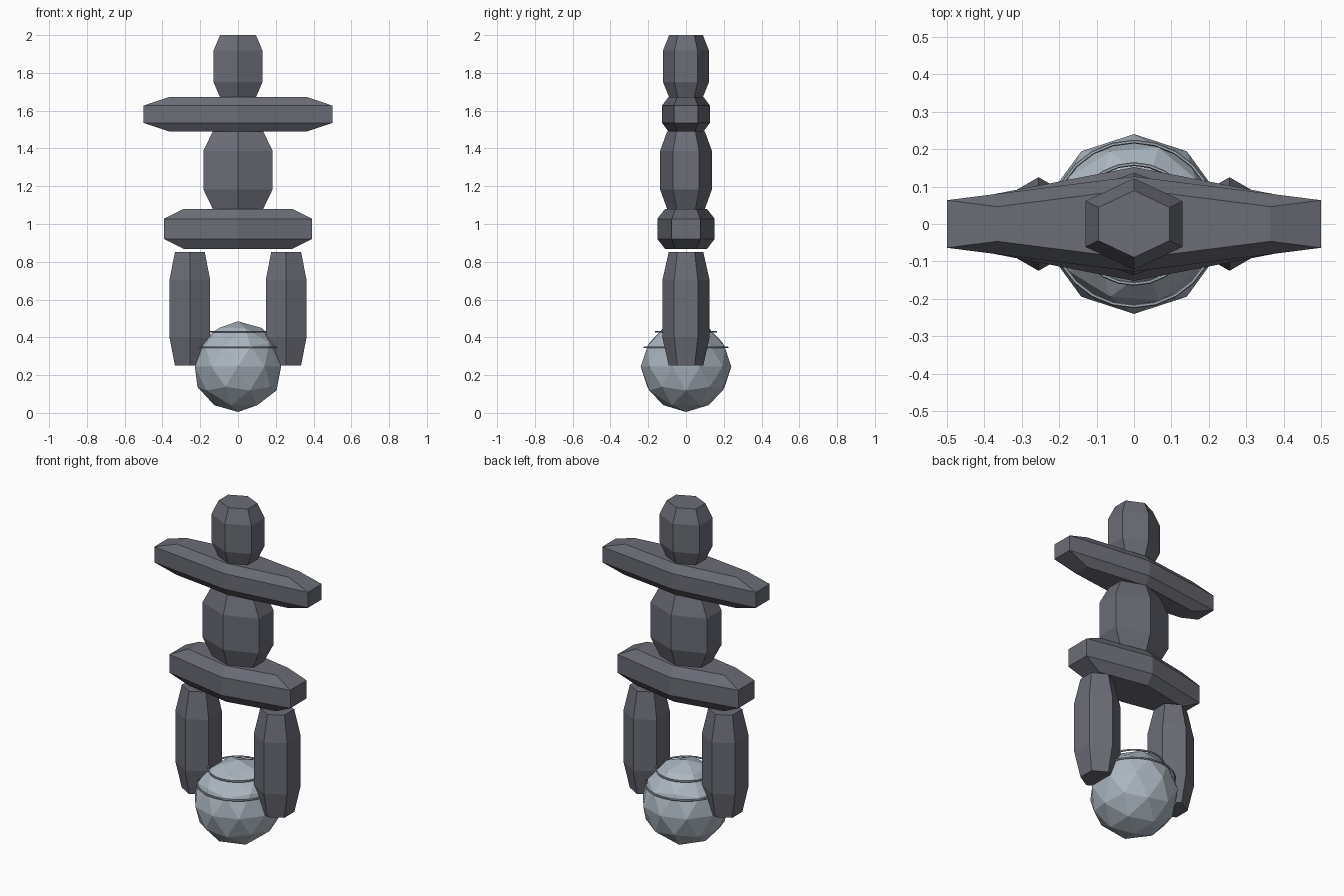
import bpy, bmesh
from math import cos, sin, pi, sqrt

cube = bpy.data.objects.get("Cube")
if cube:
    bpy.data.objects.remove(cube, do_unlink=True)


def material(name, rgb):
    m = bpy.data.materials.new(name)
    m.use_nodes = True
    m.diffuse_color = (*rgb, 1)
    m.node_tree.nodes["Principled BSDF"].inputs["Base Color"].default_value = (*rgb, 1)
    return m


slate = material("slate grey", (0.145, 0.15, 0.18))
pale = material("pale blue grey", (0.41, 0.47, 0.53))


def finish(name, bm, mat):
    bmesh.ops.recalc_face_normals(bm, faces=bm.faces)
    mesh = bpy.data.meshes.new(name)
    bm.to_mesh(mesh)
    bm.free()
    mesh.materials.append(mat)
    ob = bpy.data.objects.new(name, mesh)
    bpy.context.collection.objects.link(ob)
    return ob


def bridge(bm, a, b):
    n = len(a)
    for i in range(n):
        bm.faces.new((a[i], a[(i + 1) % n], b[(i + 1) % n], b[i]))


# Six-sided stone whose ends taper over a quarter of its height
def stone(name, x, half_x, half_y, bottom, top, taper=0.73):
    bm = bmesh.new()
    rings = []
    for t, s in ((0, taper), (0.25, 1), (0.75, 1), (1, taper)):
        z = bottom + t * (top - bottom)
        ring = []
        for i in range(6):
            a = pi / 2 + i * pi / 3
            ring.append(bm.verts.new((x + s * half_x * cos(a) / cos(pi / 6),
                                      s * half_y * sin(a), z)))
        rings.append(ring)
    for low, high in zip(rings, rings[1:]):
        bridge(bm, low, high)
    bm.faces.new(rings[0])
    bm.faces.new(rings[-1])
    return finish(name, bm, slate)


# Thin band around the ball
def band(name, radius, z, thick=0.005, segments=24):
    bm = bmesh.new()
    loops = []
    for i in range(segments):
        a = 2 * pi * i / segments
        loop = []
        for k in range(6):
            r = radius + thick * cos(k * pi / 3)
            loop.append(bm.verts.new((r * cos(a), r * sin(a), z + thick * sin(k * pi / 3))))
        loops.append(loop)
    for i in range(segments):
        bridge(bm, loops[i], loops[(i + 1) % segments])
    return finish(name, bm, pale)


# Stacked stones
stone("head_stone", 0, 0.13, 0.122, 1.67, 2.0)
stone("arm_slab", 0, 0.5, 0.127, 1.49, 1.672)
stone("torso_stone", 0, 0.183, 0.137, 1.08, 1.49)
stone("hip_slab", 0, 0.393, 0.152, 0.868, 1.08)
for side, x in (("left", 0.255), ("right", -0.255)):
    stone(side + "_leg", x, 0.108, 0.125, 0.25, 0.853)

# Faceted ball with its bands
bm = bmesh.new()
bmesh.ops.create_icosphere(bm, subdivisions=2, radius=0.24)
bmesh.ops.translate(bm, verts=bm.verts, vec=(0, 0, 0.245))
finish("ball", bm, pale)
band("lower_band", 0.22, 0.347)
band("upper_band", 0.16, 0.43)
